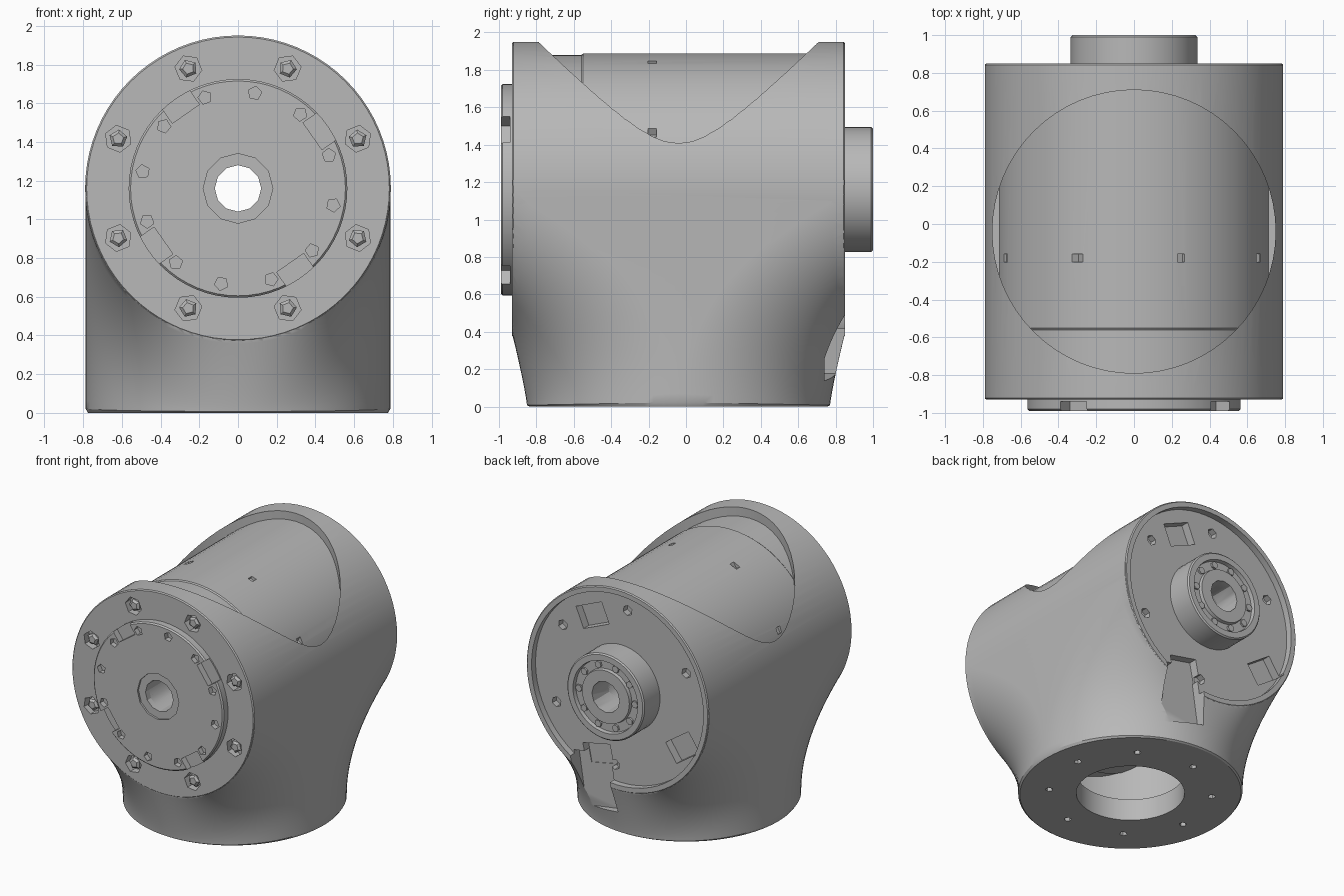
import bpy, bmesh
from math import sin, cos, pi, sqrt, radians
from mathutils import Matrix

AX = 1.16    # height of the horizontal axis
CY = -0.04   # y of the vertical axis

cube = bpy.data.objects.get("Cube")
if cube:
    bpy.data.objects.remove(cube)

grey = bpy.data.materials.new("plain grey")
grey.use_nodes = True
GREY = (0.48, 0.48, 0.48, 1)
grey.diffuse_color = GREY
grey.node_tree.nodes["Principled BSDF"].inputs["Base Color"].default_value = GREY


def finish(name, bm):
    bmesh.ops.recalc_face_normals(bm, faces=bm.faces)
    mesh = bpy.data.meshes.new(name)
    bm.to_mesh(mesh)
    bm.free()
    mesh.materials.append(grey)
    ob = bpy.data.objects.new(name, mesh)
    bpy.context.collection.objects.link(ob)
    return ob


def skin(name, rings):
    """Closed solid through a list of equal point rings."""
    bm = bmesh.new()
    rows = [[bm.verts.new(p) for p in ring] for ring in rings]
    n = len(rows[0])
    for a, b in zip(rows, rows[1:]):
        for i in range(n):
            j = (i + 1) % n
            bm.faces.new((a[i], a[j], b[j], b[i]))
    bm.faces.new(rows[0])
    bm.faces.new(rows[-1])
    return finish(name, bm)


def lathe(name, profile, axis="y", n=64, at=(0, 0), turn=0):
    """Profile of (radius, distance) turned about an axis offset by at."""
    rings = []
    for r, d in profile:
        ring = []
        for i in range(n):
            a = turn + 2 * pi * i / n
            u, v = at[0] + r * cos(a), at[1] + r * sin(a)
            ring.append((u, d, AX + v) if axis == "y" else (u, CY + v, d))
        rings.append(ring)
    return skin(name, rings)


def rod(r, a, b, axis="y", n=48, at=(0, 0), turn=0):
    return lathe("cutter", [(r, a), (r, b)], axis, n, at, turn)


def box(x, y, z, sx, sy, sz, tilt=0):
    bm = bmesh.new()
    bmesh.ops.create_cube(bm, size=1)
    m = Matrix.Translation((x, y, z)) @ Matrix.Rotation(tilt, 4, "Y") @ Matrix.Diagonal((sx, sy, sz, 1))
    bmesh.ops.transform(bm, matrix=m, verts=bm.verts)
    return finish("cutter", bm)


def combine(ob, others, op="DIFFERENCE"):
    """Apply booleans one by one and remove the helpers."""
    for other in others:
        mod = ob.modifiers.new("bool", "BOOLEAN")
        mod.operation, mod.solver, mod.object = op, "EXACT", other
        bpy.context.view_layer.update()
        dg = bpy.context.evaluated_depsgraph_get()
        mesh = bpy.data.meshes.new_from_object(ob.evaluated_get(dg))
        ob.modifiers.clear()
        ob.data = mesh
        bpy.data.objects.remove(other)


def circle(count, r, start=0):
    for i in range(count):
        a = radians(start) + 2 * pi * i / count
        yield a, (r * cos(a), r * sin(a))


# Neck: round base sweeping out to the lower rims of the barrel
def neck_ring(s, shrink=0, n=96):
    ring = []
    for i in range(n):
        a = 2 * pi * (i + 0.5) / n
        side = 1 if sin(a) > 0 else -1
        depth = abs(sin(a))
        flare = s ** (2.4 - 1.2 * depth ** 4)
        y = 0.81 * depth + (0.886 - 0.81 * depth) * flare
        ring.append(((0.788 - shrink) * cos(a), CY + side * (y - shrink * depth), s * (AX - 0.786 * depth)))
    return ring


levels = [neck_ring(0, 0.012)]
levels += [neck_ring(0.02 + 0.98 * i / 24) for i in range(25)]
levels.append([(x, y, AX + 0.05) for x, y, z in levels[-1]])
neck = skin("neck", levels)

# Housing: horizontal barrel joined with the neck, then hollowed
housing = lathe("housing", [(0.782, -0.93), (0.79, -0.922), (0.79, 0.842), (0.782, 0.85)], n=80)
combine(housing, [neck], "UNION")
cuts = [
    rod(0.75, 1.3, 2.2, "z", 64),       # saddle opening in the top
    rod(0.745, 0.80, 1.1, n=64),        # recess in the back
    rod(0.385, -0.1, 0.3, "z"),         # opening in the base
    rod(0.62, 0.17, 0.62, "z"),         # cavity above the base
    rod(0.12, -1.2, 1.2, n=12),         # shaft bore
    box(0.22, 0.87, 0.37, 0.32, 0.26, 0.44, 0.15),  # cable notch
]
for x, z, tilt in ((0.25, 0.50, 0.4), (-0.53, -0.33, 0.6), (0.2, -0.58, 0.2)):
    cuts.append(box(x, 0.80, AX + z, 0.24, 0.13, 0.17, tilt))
for a, p in circle(6, 0.62, 35):
    cuts.append(rod(0.04, 0.75, 0.9, n=6, at=p, turn=a))
for a, p in circle(8, 0.67, 22.5):
    cuts.append(rod(0.07, -1.0, -0.87, n=6, at=p, turn=a))
for a, p in circle(8, 0.58, 10):
    cuts.append(rod(0.028, -0.1, 0.06, "z", 5, p, a))
combine(housing, cuts)

# Inner drum seen through the saddle opening
drum = lathe("inner_drum", [(0.72, -0.86), (0.72, -0.56), (0.727, -0.55), (0.727, 0.73)], n=64)
screws = [rod(0.12, -1.2, 1.2, n=12)]
for x in (-0.68, -0.3, 0.25, 0.66):
    z = AX + sqrt(0.727 ** 2 - x * x)
    screws.append(box(x, -0.18, z, 0.04, 0.045, 0.05, 0.5))
combine(drum, screws)

# Front flange with edge notches, screw sockets and a stepped bore
flange = lathe("front_flange", [(0.565, -0.90), (0.565, -0.98), (0.555, -0.99)])
cuts = [rod(0.18, -1.1, -0.975, n=12), rod(0.12, -1.2, 0, n=12)]
for a, p in circle(12, 0.5, 20):
    cuts.append(rod(0.036, -1.1, -0.95, n=5, at=p, turn=a))
for a, p in circle(4, 0.535, 35):
    cuts.append(box(p[0], -0.98, AX + p[1], 0.13, 0.08, 0.17, -a))
combine(flange, cuts)

# Front bolts sitting in their sockets
for i, (a, p) in enumerate(circle(8, 0.67, 22.5)):
    lathe("front_bolt_%d" % (i + 1), [(0.048, -0.86), (0.048, -0.91), (0.03, -0.925)], n=5, at=p, turn=a)

# Rear shaft hub with a ring groove and screws
hub = lathe("rear_hub", [(0.335, 0.78), (0.335, 0.99), (0.325, 1.0), (0.28, 1.0), (0.275, 0.97),
                         (0.21, 0.97), (0.205, 0.995), (0.05, 0.995)], n=48)
combine(hub, [rod(0.12, 0.5, 1.2, n=12)])
for i, (a, p) in enumerate(circle(10, 0.243)):
    lathe("hub_screw_%d" % (i + 1), [(0.028, 0.96), (0.028, 0.985)], n=6, at=p, turn=a)

# Smooth curved walls, keep edges crisp
for ob in bpy.context.scene.objects:
    ob.select_set(False)
for ob in list(bpy.context.scene.objects):
    if ob.type == "MESH" and ob.data.materials and ob.data.materials[0] == grey:
        ob.select_set(True)
        bpy.context.view_layer.objects.active = ob
bpy.ops.object.shade_smooth_by_angle(angle=radians(30))
